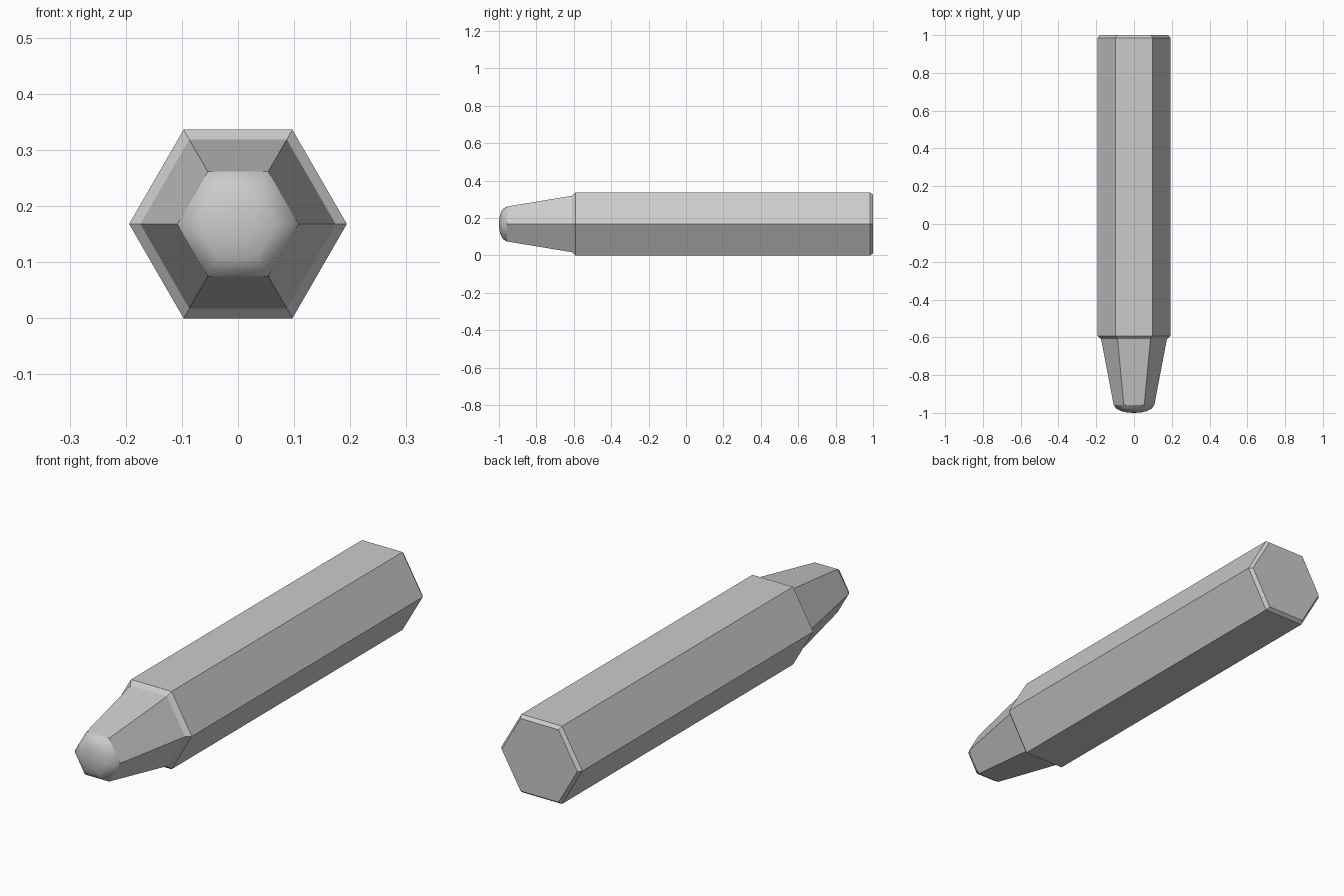
import bpy
import bmesh
import math

if "Cube" in bpy.data.objects:
    bpy.data.objects.remove(bpy.data.objects["Cube"], do_unlink=True)

SIDES = 6
RADIUS = 0.194
AXIS_Z = RADIUS * math.cos(math.pi / SIDES)

grey = bpy.data.materials.new("plain grey")
grey.use_nodes = True
COLOUR = (0.6, 0.6, 0.6, 1)
grey.diffuse_color = COLOUR
grey.node_tree.nodes["Principled BSDF"].inputs["Base Color"].default_value = COLOUR


def hex_loft(name, profile, cap_start=True, cap_end=True, smooth=False):
    """Hexagonal rings along y, from (y, corner radius) pairs; radius 0 is a point."""
    bm = bmesh.new()
    rings = []
    for y, r in profile:
        count = SIDES if r > 0 else 1
        rings.append([bm.verts.new((r * math.cos(math.tau * i / SIDES), y,
                                    AXIS_Z + r * math.sin(math.tau * i / SIDES)))
                      for i in range(count)])
    for a, b in zip(rings, rings[1:]):
        for i in range(SIDES):
            j = (i + 1) % SIDES
            if len(b) == 1:
                bm.faces.new((a[i], a[j], b[0]))
            else:
                bm.faces.new((a[i], a[j], b[j], b[i]))
    if cap_start:
        bm.faces.new(rings[0])
    if cap_end:
        bm.faces.new(rings[-1])
    bmesh.ops.recalc_face_normals(bm, faces=bm.faces)
    # An open shell is oriented by its first face, which must look away from the axis
    bm.normal_update()
    side = bm.faces[0]
    centre = side.calc_center_median()
    if side.normal.x * centre.x + side.normal.z * (centre.z - AXIS_Z) < 0:
        bmesh.ops.reverse_faces(bm, faces=bm.faces)
    for f in bm.faces:
        f.smooth = smooth
    mesh = bpy.data.meshes.new(name)
    bm.to_mesh(mesh)
    bm.free()
    mesh.materials.append(grey)
    obj = bpy.data.objects.new(name, mesh)
    bpy.context.collection.objects.link(obj)
    return obj


# Long hexagonal shank with chamfered ends
hex_loft("shank", [(1.0, 0.181), (0.985, RADIUS), (-0.592, RADIUS), (-0.61, 0.174)],
         cap_end=False)

# Tapered neck
hex_loft("tapered_neck", [(-0.61, 0.174), (-0.957, 0.108)],
         cap_start=False, cap_end=False)

# Smooth, slightly domed nose
hex_loft("domed_nose", [(-0.957, 0.108), (-0.978, 0.094), (-0.991, 0.068),
                        (-0.998, 0.035), (-1.0, 0)],
         cap_start=False, cap_end=False, smooth=True)
